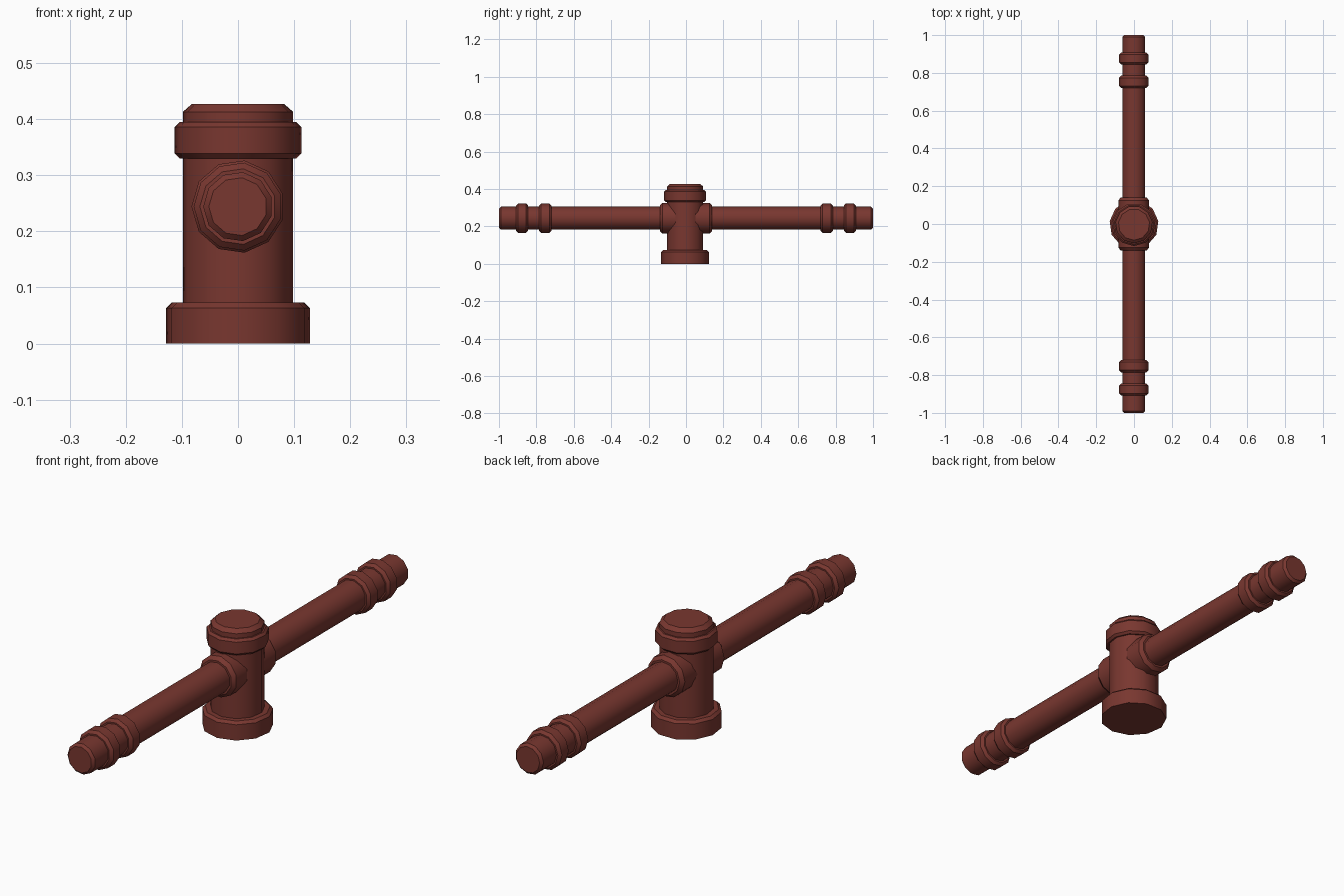
import bpy, bmesh
from math import sin, cos, tau, pi, radians

cube = bpy.data.objects.get("Cube")
if cube:
    bpy.data.objects.remove(cube)

SIDES = 11
AXIS_HEIGHT = 0.244

# Painted metal
paint = bpy.data.materials.new("rust_red")
paint.use_nodes = True
colour = (0.19, 0.038, 0.029, 1)
paint.diffuse_color = colour
paint.node_tree.nodes["Principled BSDF"].inputs["Base Color"].default_value = colour


def lathe(name, profile, place, start):
    """Closed turned solid from (radius, distance) pairs; place maps to space."""
    bm = bmesh.new()
    rings = []
    for r, d in profile:
        angles = [start + tau * i / SIDES for i in range(SIDES)]
        rings.append([bm.verts.new(place(r * cos(a), r * sin(a), d)) for a in angles])
    for low, high in zip(rings, rings[1:]):
        for i in range(SIDES):
            j = (i + 1) % SIDES
            bm.faces.new((low[i], low[j], high[j], high[i]))
    bm.faces.new(rings[0])
    bm.faces.new(rings[-1])
    bmesh.ops.recalc_face_normals(bm, faces=bm.faces)
    mesh = bpy.data.meshes.new(name)
    bm.to_mesh(mesh)
    bm.free()
    mesh.materials.append(paint)
    obj = bpy.data.objects.new(name, mesh)
    bpy.context.collection.objects.link(obj)
    bpy.ops.object.select_all(action="DESELECT")
    obj.select_set(True)
    bpy.context.view_layer.objects.active = obj
    bpy.ops.object.shade_smooth_by_angle(angle=radians(36))


def band(r, near, far, bevel):
    """Profile of a ring with both rims chamfered."""
    return [(r - bevel, near), (r, near + bevel), (r, far - bevel), (r - bevel, far)]


# Upright fitting
def upright(x, y, d):
    return (x, y - 0.003, d)


lathe("base_flange", [(0.13, 0), (0.13, 0.063), (0.119, 0.073)], upright, -pi / 2)
lathe("upright_pipe", [(0.099, 0.03), (0.099, 0.413), (0.083, 0.427)], upright, -pi / 2)
lathe("top_ring", band(0.114, 0.33, 0.395, 0.009), upright, -pi / 2)

# Matching horizontal arms
for side, label in ((-1, "front"), (1, "back")):
    def arm(x, z, d):
        return (x, side * d, AXIS_HEIGHT + z)

    lathe(label + "_arm", [(0.062, 0), (0.062, 0.99), (0.052, 1)], arm, pi)
    lathe(label + "_collar", [(0.083, 0), (0.083, 0.125), (0.07, 0.14)], arm, pi)
    lathe(label + "_inner_ring", band(0.079, 0.72, 0.785, 0.011), arm, pi)
    lathe(label + "_outer_ring", band(0.079, 0.844, 0.908, 0.011), arm, pi)
